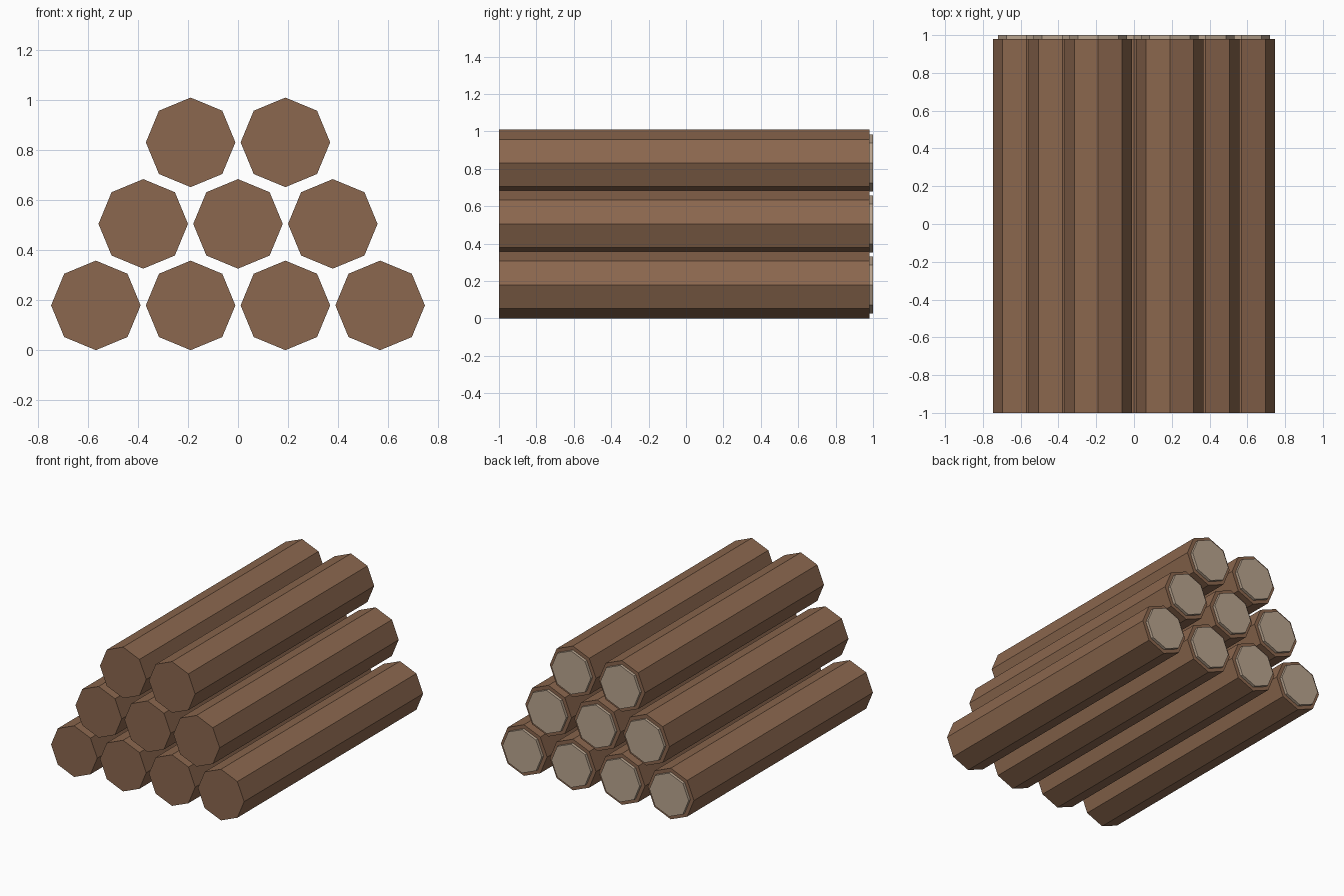
import bpy
import math

if "Cube" in bpy.data.objects:
    bpy.data.objects.remove(bpy.data.objects["Cube"])

R_LOG, R_CUT = 0.179, 0.152     # bark and cut-end radii
PITCH, RISE = 0.379, 0.326      # spacing across a row and between rows


def srgb(r, g, b):
    def lin(c):
        c /= 255
        return c / 12.92 if c < 0.04045 else ((c + 0.055) / 1.055) ** 2.4
    return (lin(r), lin(g), lin(b), 1)


def material(name, rgb):
    m = bpy.data.materials.new(name)
    m.diffuse_color = srgb(*rgb)
    m.use_nodes = True
    m.node_tree.nodes["Principled BSDF"].inputs["Base Color"].default_value = m.diffuse_color
    return m


bark = material("bark_brown", (139, 103, 78))
cut = material("cut_wood_tan", (186, 165, 143))


def octagon_bar(name, radius, x, z, y0, y1, mat):
    """Eight-sided bar along y with a corner pointing straight up."""
    bpy.ops.mesh.primitive_cylinder_add(
        vertices=8, radius=radius, depth=y1 - y0,
        location=(x, (y0 + y1) / 2, z), rotation=(math.pi / 2, 0, 0))
    ob = bpy.context.object
    ob.name = name
    ob.data.materials.append(mat)
    return ob


# Stacked rows of four, three and two logs, each with a pale cut end at the back
for row, count in enumerate((4, 3, 2)):
    for i in range(count):
        x = (i - (count - 1) / 2) * PITCH
        z = R_LOG + row * RISE
        octagon_bar(f"log_{row}_{i}", R_LOG, x, z, -1, 0.98, bark)
        octagon_bar(f"cut_end_{row}_{i}", R_CUT, x, z, 0.98, 1, cut)
